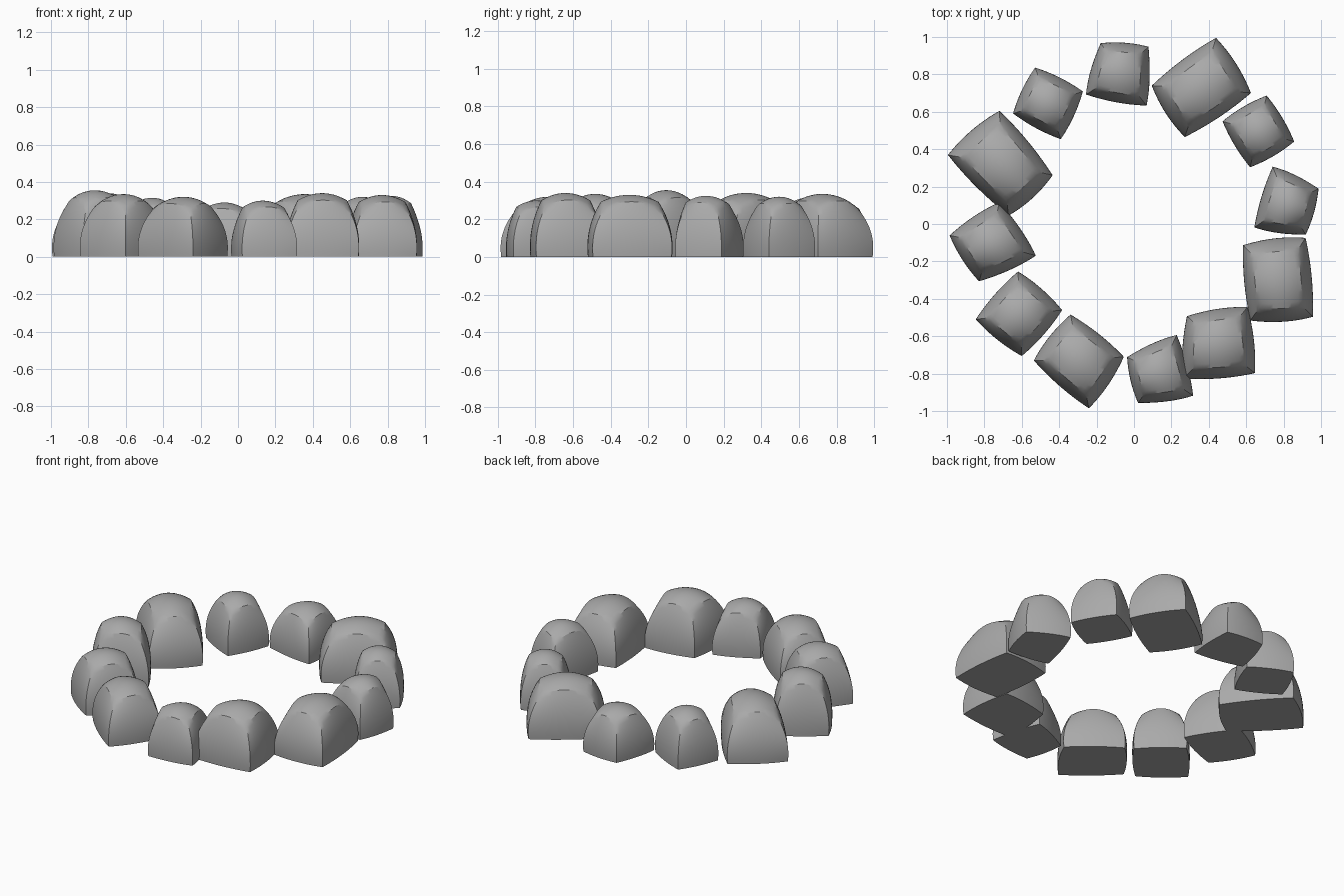
import bpy
import bmesh
import math
from mathutils import Vector

default_cube = bpy.data.objects.get("Cube")
if default_cube:
    bpy.data.objects.remove(default_cube, do_unlink=True)

# Single stone colour
stone_grey = bpy.data.materials.new("stone_grey")
stone_grey.use_nodes = True
colour = (0.4, 0.4, 0.4, 1.0)
stone_grey.diffuse_color = colour
shader = next(n for n in stone_grey.node_tree.nodes if n.type == "BSDF_PRINCIPLED")
shader.inputs["Base Color"].default_value = colour
shader.inputs["Roughness"].default_value = 0.8

SIDE_BULGE = 0.08    # how far the walls swell between the corners
TAPER = 0.33         # how much the stone narrows towards its top
CROWN = 0.11         # how far the top falls away from its centre


def shape_point(co, corners, centre, height):
    """Move a point of a cube (-1 to 1) onto a swollen, tapered stone."""
    u, v, w = co.x, co.y, (co.z + 1) / 2
    bulged_u = u * (1 + SIDE_BULGE * (1 - v * v))
    bulged_v = v * (1 + SIDE_BULGE * (1 - u * u))
    a, b, c, d = corners
    right, left = (1 + bulged_u) / 2, (1 - bulged_u) / 2
    back, front = (1 + bulged_v) / 2, (1 - bulged_v) / 2
    flat = (a * left + b * right) * back + (d * left + c * right) * front
    # Slightly tucked-in foot, full belly, narrower crown
    scale = 1 - TAPER * w ** 2.5 - 0.03 * (1 - w) ** 4
    flat = centre + (flat - centre) * scale
    z = height * w * (1 - CROWN * (u * u + v * v))
    return Vector((flat.x, flat.y, z))


def make_stone(name, height, outline):
    """Build one stone from its height and four clockwise footprint corners."""
    corners = [Vector(p) for p in outline]
    centre = sum(corners, Vector((0, 0))) / len(corners)
    bm = bmesh.new()
    bmesh.ops.create_cube(bm, size=2)
    bmesh.ops.subdivide_edges(bm, edges=bm.edges[:], cuts=11, use_grid_fill=True)
    for vert in bm.verts:
        vert.co = shape_point(vert.co, corners, centre, height)
    bmesh.ops.recalc_face_normals(bm, faces=bm.faces[:])
    mesh = bpy.data.meshes.new(name)
    bm.to_mesh(mesh)
    bm.free()
    mesh.materials.append(stone_grey)
    stone = bpy.data.objects.new(name, mesh)
    bpy.context.collection.objects.link(stone)
    bpy.ops.object.select_all(action="DESELECT")
    stone.select_set(True)
    bpy.context.view_layer.objects.active = stone
    bpy.ops.object.shade_smooth_by_angle(angle=math.radians(30))


# Ring of stones, clockwise from the back
stones = {
    "back_stone": (.29, [(-.18, .97), (.08, .95), (.07, .63), (-.26, .69)]),
    "back_left_large_stone": (.335, [(.44, 1), (.63, .7), (.27, .46), (.09, .74)]),
    "back_left_small_stone": (.32, [(.71, .69), (.86, .44), (.62, .3), (.47, .55)]),
    "left_small_stone": (.325, [(.74, .31), (.99, .19), (.92, -.06), (.64, -.02)]),
    "left_long_stone": (.33, [(.58, -.11), (.92, -.07), (.96, -.5), (.62, -.52)]),
    "front_left_stone": (.34, [(.28, -.49), (.61, -.44), (.65, -.8), (.26, -.83)]),
    "front_stone": (.3, [(-.04, -.71), (.23, -.59), (.32, -.92), (.02, -.96)]),
    "front_right_long_stone": (.32, [(-.34, -.48), (-.05, -.71), (-.24, -.99), (-.54, -.73)]),
    "front_right_stone": (.335, [(-.62, -.25), (-.38, -.46), (-.6, -.71), (-.85, -.51)]),
    "right_stone": (.355, [(-.72, .12), (-.52, -.17), (-.83, -.31), (-.99, -.06)]),
    "right_large_stone": (.34, [(-.72, .61), (-.43, .26), (-.67, .04), (-1, .37)]),
    "back_right_stone": (.315, [(-.53, .84), (-.27, .71), (-.39, .45), (-.65, .59)]),
}
for stone_name, (stone_height, footprint) in stones.items():
    make_stone(stone_name, stone_height, footprint)
